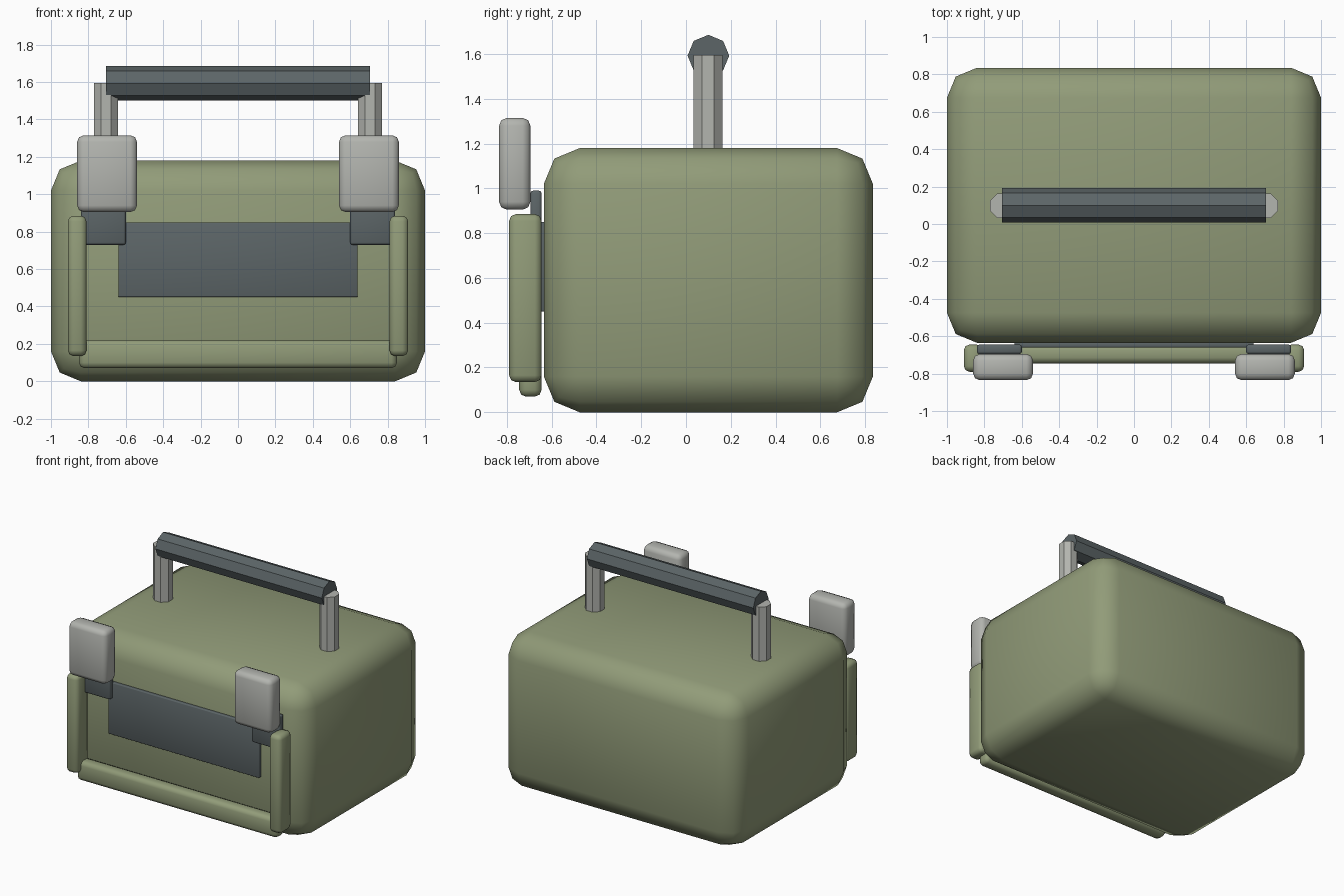
import bpy, math

if "Cube" in bpy.data.objects:
    bpy.data.objects.remove(bpy.data.objects["Cube"])


def material(name, rgb):
    m = bpy.data.materials.new(name)
    m.diffuse_color = (*rgb, 1)
    m.use_nodes = True
    m.node_tree.nodes["Principled BSDF"].inputs["Base Color"].default_value = m.diffuse_color
    return m


green = material("olive_green", (0.285, 0.33, 0.19))
grey = material("light_grey", (0.45, 0.46, 0.43))
dark = material("dark_slate", (0.107, 0.13, 0.136))


def box(name, x, y, z, bevel, mat):
    """Rounded box from (min, max) ranges."""
    r = (x, y, z)
    bpy.ops.mesh.primitive_cube_add(size=1, location=[(a + b) / 2 for a, b in r])
    ob = bpy.context.object
    ob.name = name
    ob.scale = [b - a for a, b in r]
    bpy.ops.object.transform_apply(location=False, rotation=False, scale=True)
    mod = ob.modifiers.new("bevel", 'BEVEL')
    mod.width = bevel
    mod.segments = 2
    bpy.ops.object.modifier_apply(modifier=mod.name)
    bpy.ops.object.shade_smooth_by_angle(angle=math.radians(60))
    ob.data.materials.append(mat)
    return ob


def rod(name, radius, length, loc, rot, mat):
    """Flat-shaded eight-sided rod."""
    bpy.ops.mesh.primitive_cylinder_add(vertices=8, radius=radius, depth=length,
                                        location=loc, rotation=rot)
    ob = bpy.context.object
    ob.name = name
    ob.data.materials.append(mat)
    return ob


# Case and front trim
box("case_body", (-1, 1), (-0.635, 0.835), (0, 1.18), 0.16, green)
box("front_panel", (-0.64, 0.64), (-0.66, -0.63), (0.45, 0.85), 0.006, dark)
box("bottom_rail", (-0.85, 0.85), (-0.745, -0.645), (0.07, 0.22), 0.03, green)

# Mirrored parts: side rails, latches and handle posts
for side, s in (("left", -1), ("right", 1)):
    def span(a, b):
        return tuple(sorted((s * a, s * b)))
    box(side + "_rail", span(0.81, 0.91), (-0.79, -0.645), (0.135, 0.885), 0.03, green)
    box(side + "_latch_base", span(0.6, 0.84), (-0.695, -0.645), (0.73, 0.99), 0.012, dark)
    box(side + "_latch", span(0.54, 0.86), (-0.835, -0.695), (0.905, 1.315), 0.035, grey)
    rod(side + "_handle_post", 0.07, 0.435, (s * 0.705, 0.098, 1.3775),
        (0, 0, math.radians(22.5)), grey)

# Handle grip
rod("handle_grip", 0.093, 1.41, (0, 0.1, 1.593), (0, math.radians(90), 0), dark)
